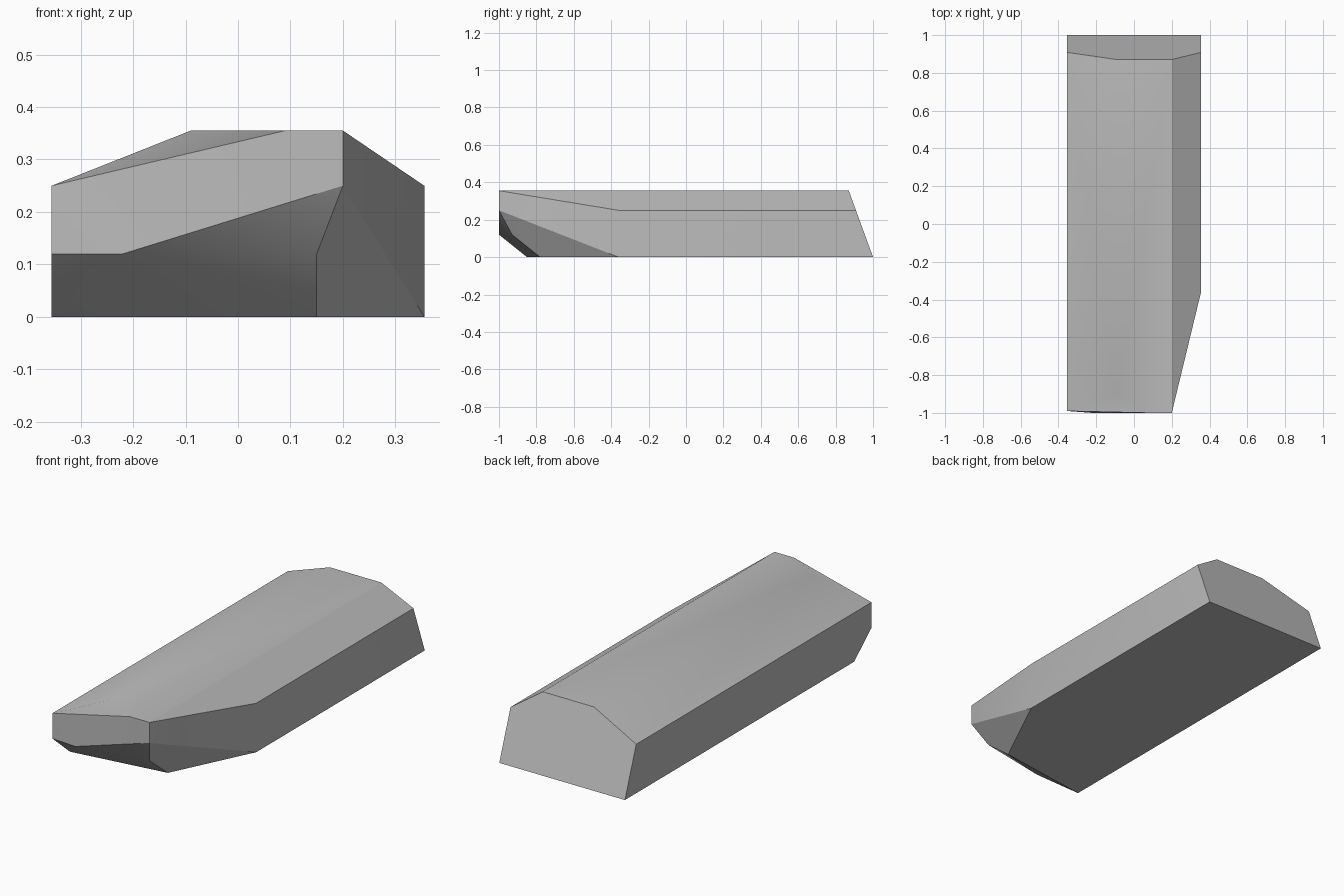
import bpy
import bmesh
import math

cube = bpy.data.objects.get("Cube")
if cube:
    bpy.data.objects.remove(cube, do_unlink=True)

HALF, TOP, SHOULDER = 0.355, 0.355, 0.25

# One plain grey for the whole block
grey = bpy.data.materials.new("plain grey")
grey.use_nodes = True
colour = (0.5, 0.5, 0.5, 1)
grey.diffuse_color = colour
grey.node_tree.nodes["Principled BSDF"].inputs["Base Color"].default_value = colour

# Back end: cross-section leaning forward as it rises
section = [(-HALF, 0), (HALF, 0), (HALF, SHOULDER), (0.2, TOP), (-0.09, TOP), (-HALF, SHOULDER)]
corners = [(x, 1 - 0.365 * z, z) for x, z in section]

# Start of the tapered cheek on the left side
corners += [(HALF, -0.36, z) for z in (0, SHOULDER)]

# Nose: upper rim, upright corner and lower lip
corners += [
    (-0.09, -0.91, TOP), (0.09, -1, TOP), (0.2, -1, TOP), (0.2, -1, SHOULDER),
    (-HALF, -0.99, SHOULDER), (-HALF, -0.99, 0.12), (-0.22, -1, 0.12), (0.15, -0.93, 0.12),
]

# Front edge of the underside
corners += [(-HALF, -0.85, 0), (0.15, -0.78, 0)]

# All faces are flat and convex, so the shell wraps the corners
bm = bmesh.new()
for corner in corners:
    bm.verts.new(corner)
bmesh.ops.convex_hull(bm, input=bm.verts)
bmesh.ops.dissolve_limit(bm, angle_limit=math.radians(1), verts=bm.verts, edges=bm.edges)
bmesh.ops.recalc_face_normals(bm, faces=bm.faces)

mesh = bpy.data.meshes.new("bevelled_block")
bm.to_mesh(mesh)
bm.free()
mesh.materials.append(grey)
block = bpy.data.objects.new("bevelled_block", mesh)
bpy.context.collection.objects.link(block)

# Soft shading over shallow folds, crisp at the main edges
bpy.ops.object.select_all(action="DESELECT")
block.select_set(True)
bpy.context.view_layer.objects.active = block
bpy.ops.object.shade_smooth_by_angle(angle=math.radians(30))
